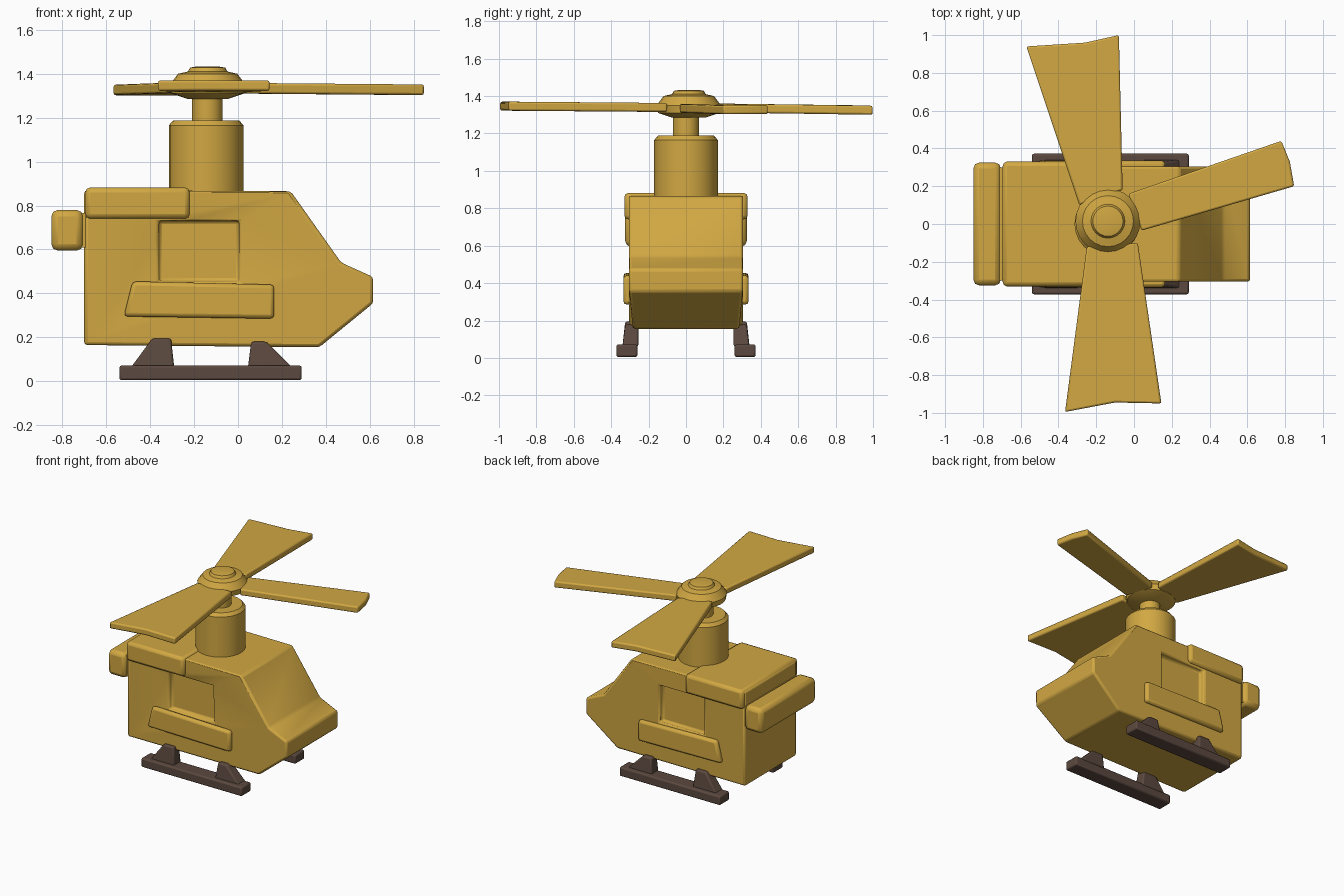
import bpy, bmesh, math
from mathutils import Vector

if "Cube" in bpy.data.objects:
    bpy.data.objects.remove(bpy.data.objects["Cube"])


def material(name, rgb):
    m = bpy.data.materials.new(name)
    m.diffuse_color = (*rgb, 1)
    m.use_nodes = True
    m.node_tree.nodes["Principled BSDF"].inputs["Base Color"].default_value = m.diffuse_color
    return m


YELLOW = material("mustard yellow", (0.64, 0.39, 0.055))
BROWN = material("dark brown", (0.105, 0.066, 0.05))


def finish(bm, name, mat, bevel=0.0, segments=2):
    bmesh.ops.recalc_face_normals(bm, faces=bm.faces)
    me = bpy.data.meshes.new(name)
    bm.to_mesh(me)
    bm.free()
    ob = bpy.data.objects.new(name, me)
    bpy.context.collection.objects.link(ob)
    me.materials.append(mat)
    bpy.context.view_layer.objects.active = ob
    ob.select_set(True)
    bpy.ops.object.shade_smooth_by_angle(angle=math.radians(35))
    ob.select_set(False)
    if bevel:
        b = ob.modifiers.new("soft edges", 'BEVEL')
        b.width, b.segments, b.limit_method = bevel, segments, 'ANGLE'
    return ob


def prism(name, mat, points, offset, bevel=0.0):
    """Extrude a planar outline of 3D points by an offset."""
    bm = bmesh.new()
    face = bm.faces.new([bm.verts.new(p) for p in points])
    ext = bmesh.ops.extrude_face_region(bm, geom=[face])["geom"]
    bmesh.ops.translate(bm, vec=Vector(offset),
                        verts=[g for g in ext if isinstance(g, bmesh.types.BMVert)])
    return finish(bm, name, mat, bevel)


def box(name, mat, x, y, z, bevel=0.0):
    pts = [(x[0], y[0], z[0]), (x[1], y[0], z[0]), (x[1], y[0], z[1]), (x[0], y[0], z[1])]
    return prism(name, mat, pts, (0, y[1] - y[0], 0), bevel)


def lathe(name, mat, profile, cx, cy, sides=24, bevel=0.0):
    """Closed round part from (radius, height) rings."""
    bm = bmesh.new()
    rings = [[bm.verts.new((cx + r * math.cos(2 * math.pi * i / sides),
                            cy + r * math.sin(2 * math.pi * i / sides), z))
              for i in range(sides)] for r, z in profile]
    for a, b in zip(rings, rings[1:]):
        for i in range(sides):
            j = (i + 1) % sides
            bm.faces.new((a[i], a[j], b[j], b[i]))
    bm.faces.new(rings[0])
    bm.faces.new(rings[-1])
    return finish(bm, name, mat, bevel)


# Cabin with sloped windscreen and pointed nose
outline = [(-0.70, 0.165), (0.37, 0.155), (0.615, 0.355), (0.615, 0.475),
           (0.47, 0.54), (0.24, 0.865), (-0.70, 0.87)]
cabin = prism("cabin", YELLOW, [(x, -0.305, z) for x, z in outline], (0, 0.61, 0))
for v in cabin.data.vertices:
    if v.co.x > 0.3 and v.co.z < 0.2:
        v.co.y *= 0.93

# Recessed side windows
for side in (-1, 1):
    cutter = box("window_cutter", YELLOW, (-0.36, 0.005),
                 sorted((side * 0.265, side * 0.45)), (0.455, 0.73))
    cutter.hide_render = True
    cutter.hide_set(True)
    cut = cabin.modifiers.new("window", 'BOOLEAN')
    cut.object, cut.operation, cut.solver = cutter, 'DIFFERENCE', 'EXACT'
soft = cabin.modifiers.new("soft edges", 'BEVEL')
soft.width, soft.segments, soft.limit_method = 0.02, 2, 'ANGLE'

# Raised rear roof, side door sills and tail bar
box("rear_roof", YELLOW, (-0.695, -0.22), (-0.33, 0.33), (0.74, 0.882), 0.022)
for side in (-1, 1):
    sill = [(-0.52, 0.295), (0.165, 0.285), (0.165, 0.44), (-0.48, 0.455)]
    prism("door_sill", YELLOW, [(x, side * 0.29, z) for x, z in sill],
          (0, side * 0.045, 0), 0.018)
box("tail_bar", YELLOW, (-0.85, -0.705), (-0.325, 0.325), (0.595, 0.78), 0.03)
box("tail_joint", YELLOW, (-0.73, -0.69), (-0.30, 0.30), (0.61, 0.765))

# Rotor tower, shaft and domed hub
lathe("rotor_tower", YELLOW, [(0.17, 0.85), (0.17, 1.165), (0.15, 1.188)], -0.145, 0)
lathe("rotor_shaft", YELLOW, [(0.07, 1.17), (0.07, 1.32)], -0.14, 0)
lathe("rotor_hub", YELLOW, [(0.09, 1.285), (0.165, 1.31), (0.172, 1.35), (0.135, 1.40),
                            (0.09, 1.41), (0.08, 1.428), (0.05, 1.433)], -0.138, 0.015)

# Three flared rotor blades: outline corners (x, y, underside z)
blades = {
    "rear_blade": [(-0.29, 0.10, 1.313), (-0.57, 0.94, 1.302), (-0.26, 0.96, 1.302),
                   (-0.08, 1.0, 1.30), (-0.06, 0.18, 1.312)],
    "front_blade": [(-0.25, -0.12, 1.315), (-0.365, -0.995, 1.322), (-0.10, -0.945, 1.322),
                    (0.145, -0.95, 1.322), (0.02, -0.10, 1.315)],
    "side_blade": [(-0.03, 0.16, 1.31), (0.78, 0.44, 1.303), (0.825, 0.33, 1.303),
                   (0.848, 0.20, 1.303), (0.04, -0.035, 1.31)],
}
for name, pts in blades.items():
    prism(name, YELLOW, pts, (0, 0, 0.048), 0.01)

# Landing skids with tapered struts
for side in (-1, 1):
    box("skid", BROWN, (-0.54, 0.29), sorted((side * 0.26, side * 0.372)), (0.005, 0.072), 0.01)
    for strut in ([(-0.49, 0.06), (-0.29, 0.06), (-0.305, 0.195), (-0.39, 0.195)],
                  [(0.045, 0.06), (0.25, 0.06), (0.13, 0.18), (0.06, 0.18)]):
        ob = prism("skid_strut", BROWN, [(x, side * 0.255, z) for x, z in strut],
                   (0, side * 0.085, 0), 0.01)
        for v in ob.data.vertices:
            if v.co.z > 0.1 and abs(v.co.y) > 0.3:
                v.co.y = side * 0.325
